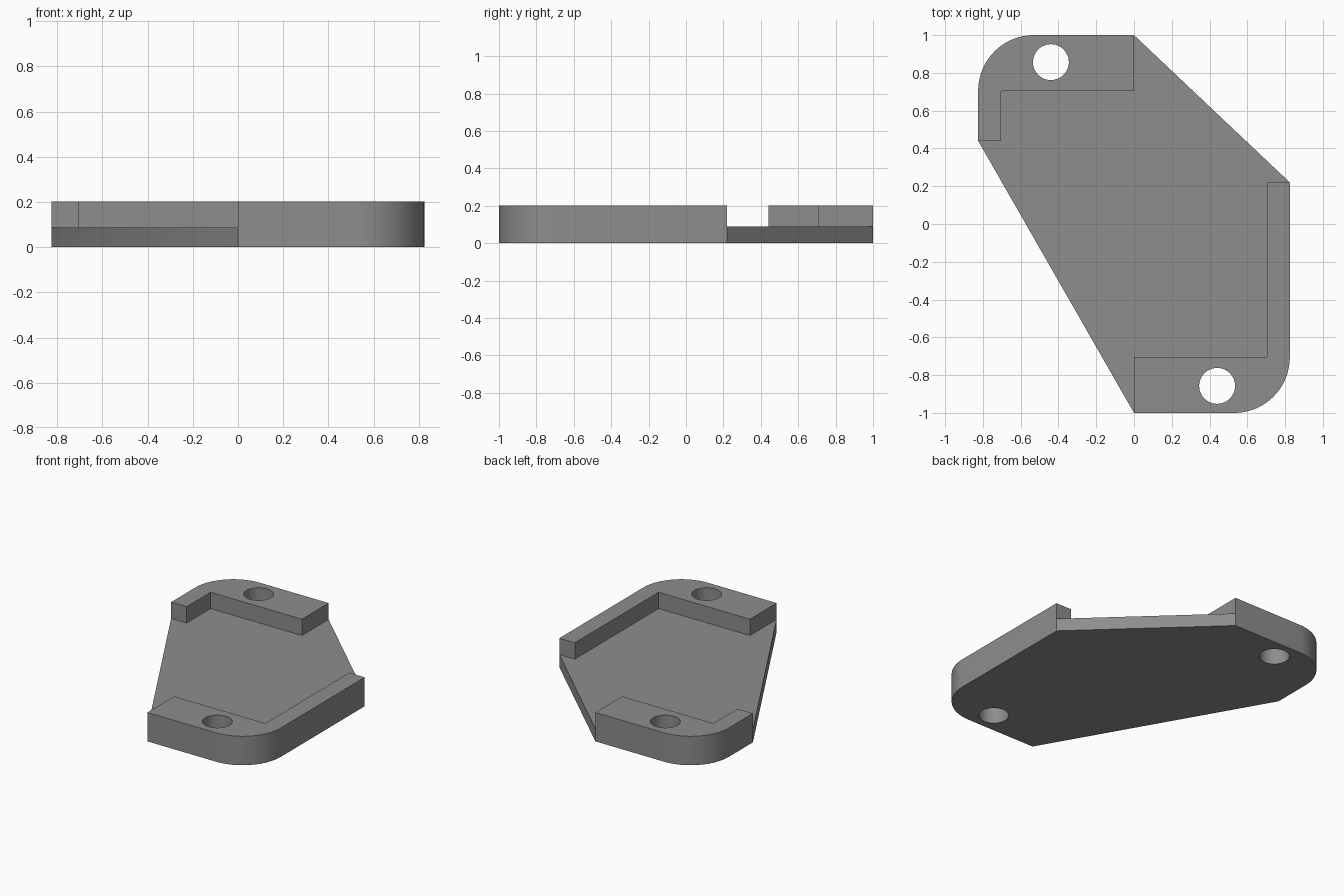
import bpy, bmesh, math

if "Cube" in bpy.data.objects:
    bpy.data.objects.remove(bpy.data.objects["Cube"])

THICK, FLOOR = 0.202, 0.088
HALF_W, RADIUS = 0.825, 0.295

grey = bpy.data.materials.new("mid grey")
grey.diffuse_color = (0.27, 0.27, 0.27, 1)
grey.use_nodes = True
grey.node_tree.nodes["Principled BSDF"].inputs["Base Color"].default_value = grey.diffuse_color


def prism(name, outline, z0, z1):
    """Extrude a plan outline between two heights."""
    bm = bmesh.new()
    face = bm.faces.new([bm.verts.new((x, y, z0)) for x, y in outline])
    ext = bmesh.ops.extrude_face_region(bm, geom=[face])
    top = [v for v in ext["geom"] if isinstance(v, bmesh.types.BMVert)]
    bmesh.ops.translate(bm, verts=top, vec=(0, 0, z1 - z0))
    bmesh.ops.recalc_face_normals(bm, faces=bm.faces)
    mesh = bpy.data.meshes.new(name)
    bm.to_mesh(mesh)
    bm.free()
    mesh.materials.append(grey)
    obj = bpy.data.objects.new(name, mesh)
    bpy.context.collection.objects.link(obj)
    return obj


def arc(cx, cy, r, start, sweep, n):
    return [(cx + r * math.cos(math.radians(start + sweep * i / n)),
             cy + r * math.sin(math.radians(start + sweep * i / n)))
            for i in range(n + 1)]


# Plate outline with two opposite rounded corners
cx, cy = HALF_W - RADIUS, 1 - RADIUS
outline = ([(0, -1)] + arc(cx, -cy, RADIUS, -90, 90, 24) + [(HALF_W, 0.22), (0, 1)]
           + arc(-cx, cy, RADIUS, 90, 90, 24) + [(-HALF_W, 0.44)])
plate = prism("bracket_plate", outline, 0, THICK)

# Pocket that leaves the two raised corner rims
pocket = prism("pocket_cutter", [
    (0, 0.705), (0, 1.2), (1, 1.2), (1, 0.22), (0.705, 0.22), (0.705, -0.705),
    (0, -0.705), (0, -1.2), (-1, -1.2), (-1, 0.44), (-0.705, 0.44), (-0.705, 0.705),
], FLOOR, 0.4)

# Screw holes through both rims
holes = [prism("hole_cutter", arc(s * 0.44, -s * 0.857, 0.095, 0, 352.5, 47), -0.1, 0.4)
         for s in (1, -1)]

bpy.context.view_layer.objects.active = plate
plate.select_set(True)
for cutter in [pocket] + holes:
    mod = plate.modifiers.new("cut", 'BOOLEAN')
    mod.operation, mod.solver, mod.object = 'DIFFERENCE', 'EXACT', cutter
    bpy.ops.object.modifier_apply(modifier=mod.name)
    bpy.data.objects.remove(cutter)

# Smooth round walls, crisp edges
bpy.ops.object.shade_smooth_by_angle(angle=math.radians(30))
